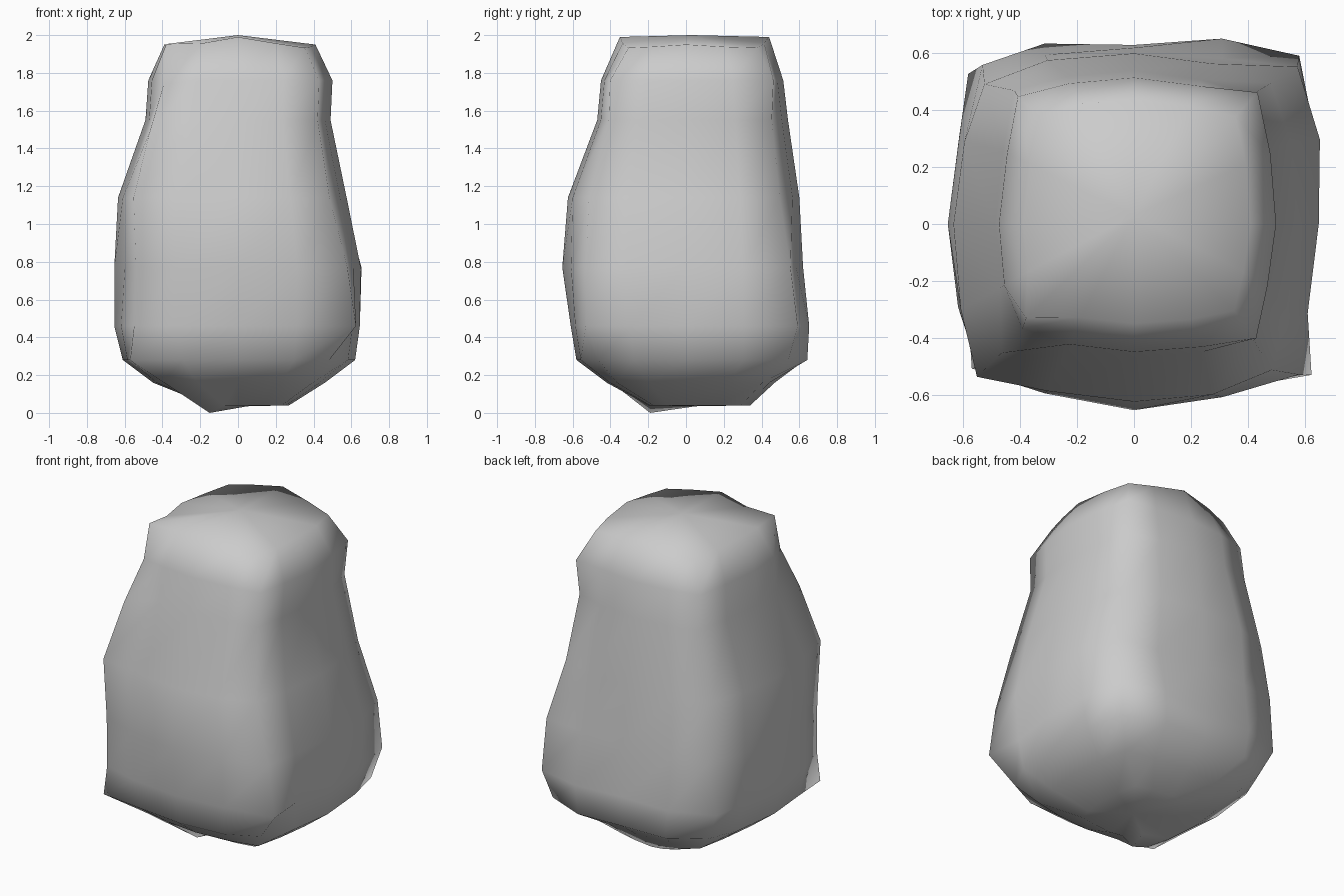
import bpy, bmesh
from mathutils import Vector

cube = bpy.data.objects.get("Cube")
if cube:
    bpy.data.objects.remove(cube, do_unlink=True)

stone = bpy.data.materials.new("grey_stone")
stone.use_nodes = True
colour = (0.6, 0.6, 0.6, 1)
stone.diffuse_color = colour
stone.node_tree.nodes["Principled BSDF"].inputs["Base Color"].default_value = colour

# Height, then extents -x, +x, -y, +y of each ring of the boulder
rings = {
    "foot": (0.04, -0.15, 0.27, -0.20, 0.34),
    "underside": (0.16, -0.45, 0.46, -0.42, 0.47),
    "rim": (0.28, -0.61, 0.62, -0.58, 0.63),
    "low": (0.46, -0.655, 0.645, -0.61, 0.63),
    "belly": (0.77, -0.655, 0.65, -0.655, 0.62),
    "waist": (1.14, -0.635, 0.575, -0.625, 0.60),
    "neck": (1.55, -0.49, 0.49, -0.47, 0.54),
    "shoulder": (1.76, -0.475, 0.50, -0.45, 0.515),
    "crown": (1.95, -0.39, 0.41, -0.35, 0.44),
}

# Soft square section: one quarter, turned four times
quarter = [(1, 0), (0.96, 0.48), (0.87, 0.86), (0.48, 0.94)]
section = []
for turn in range(4):
    for x, y in quarter:
        for _ in range(turn):
            x, y = -y, x
        section.append((x, y))
LEFT_SIDE, BACK_LEFT, BACK_A, BACK_B, BACK_RIGHT = 1, 2, 3, 5, 6
RIGHT_SIDE, FRONT_RIGHT, FRONT_A, FRONT_B, FRONT_LEFT = 9, 10, 11, 13, 14

# Irregular chips and bulges around the section
dents = {
    BACK_LEFT: {"low": (.02, .05, 0), "belly": (.01, .02, 0), "waist": (-.02, -.02, 0),
                "neck": (-.01, -.01, 0), "shoulder": (0, .02, 0)},
    BACK_RIGHT: {"rim": (.03, -.05, 0), "low": (-.02, -.02, 0),
                 "belly": (.03, .02, 0), "waist": (.02, -.03, 0)},
    FRONT_RIGHT: {"rim": (-.04, -.01, 0), "low": (.02, .02, 0), "belly": (.03, .04, 0),
                  "neck": (-.04, -.05, -.06), "shoulder": (.02, .02, -.02),
                  "crown": (-.04, -.03, .02)},
    FRONT_LEFT: {"rim": (-.05, .04, 0), "low": (.07, 0, 0),
                 "belly": (.02, .04, 0), "waist": (-.01, .03, 0), "shoulder": (0, -.01, 0)},
    BACK_A: {"rim": (0, .05, 0), "low": (0, .06, 0)},
    BACK_B: {"rim": (0, .02, 0), "low": (0, .03, 0)},
    LEFT_SIDE: {"low": (.02, 0, 0), "belly": (.03, 0, 0)},
    RIGHT_SIDE: {"low": (.01, 0, 0), "belly": (.03, 0, 0)},
    FRONT_A: {"belly": (0, .02, 0)},
    FRONT_B: {"belly": (0, .02, 0)},
}

bm = bmesh.new()
loops = []
for name, (z, x0, x1, y0, y1) in rings.items():
    loop = []
    for i, (u, v) in enumerate(section):
        px = u * (x1 if u > 0 else -x0)
        py = v * (y1 if v > 0 else -y0)
        pz = z
        if name == "crown":              # crown falls away towards its sides
            pz = 1.99 - 0.04 * abs(u) - 0.03 * abs(u * v)
        push = dents.get(i, {}).get(name, (0, 0, 0))
        loop.append(bm.verts.new(Vector((px, py, pz)) + Vector(push)))
    loops.append(loop)

# Off-centre foot
loops[0][FRONT_RIGHT].co = (-0.15, -0.19, 0)

n = len(section)
for low, high in zip(loops, loops[1:]):
    for i in range(n):
        j = (i + 1) % n
        bm.faces.new((low[i], low[j], high[j], high[i]))

# Close the crown and the underside
peak = bm.verts.new((0, 0.03, 2.0))
base = bm.verts.new((0.05, 0.05, 0.035))
for i in range(n):
    j = (i + 1) % n
    bm.faces.new((loops[-1][i], loops[-1][j], peak))
    bm.faces.new((loops[0][j], loops[0][i], base))

bmesh.ops.recalc_face_normals(bm, faces=bm.faces)
for face in bm.faces:
    face.smooth = True
mesh = bpy.data.meshes.new("boulder")
bm.to_mesh(mesh)
bm.free()
mesh.materials.append(stone)
boulder = bpy.data.objects.new("boulder", mesh)
bpy.context.collection.objects.link(boulder)
